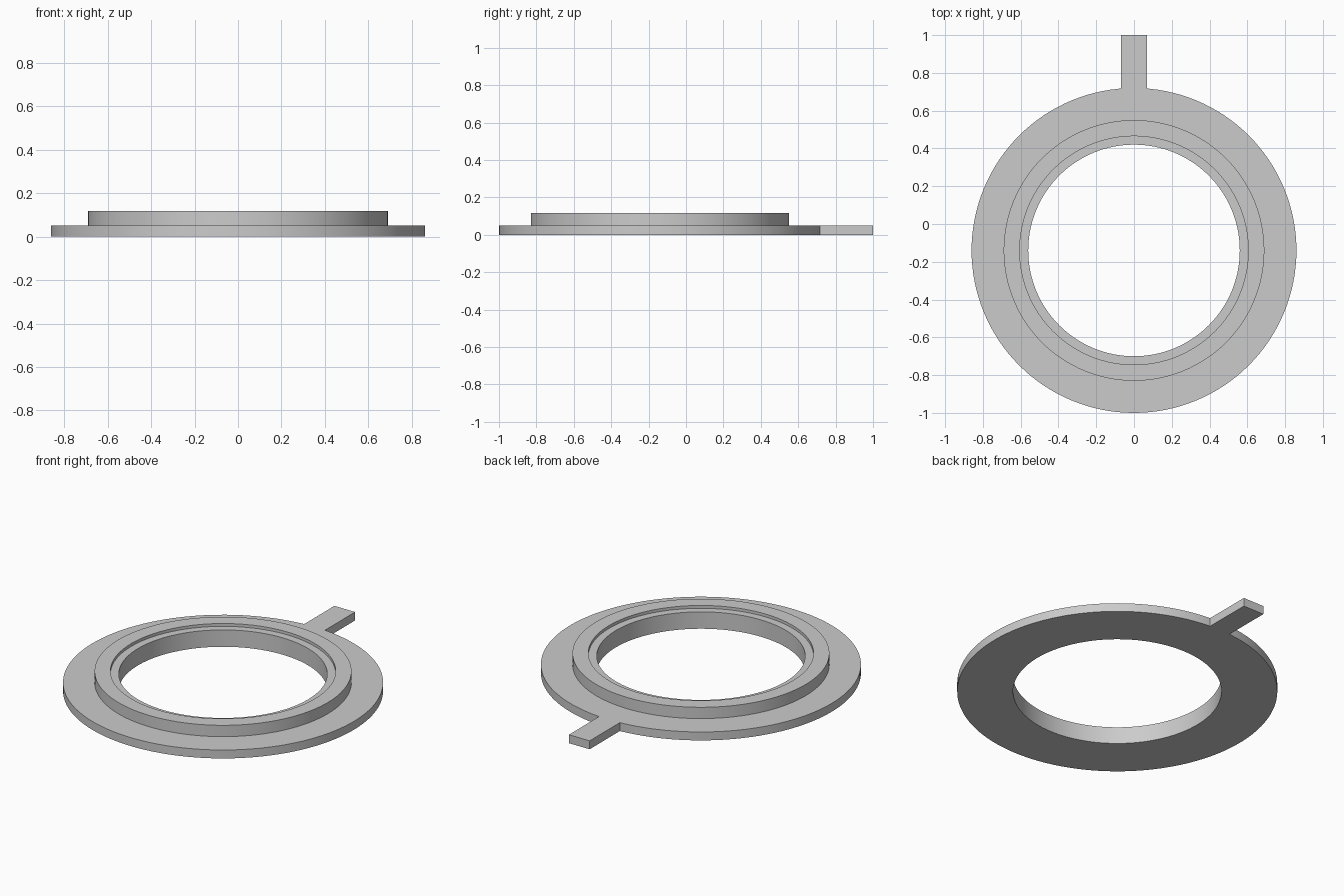
import bpy
import bmesh
import math
from mathutils import Matrix, Vector

cube = bpy.data.objects.get("Cube")
if cube:
    bpy.data.objects.remove(cube, do_unlink=True)

SEGMENTS = 128
CENTRE_Y = -0.14
RIM_RADIUS = 0.86
FLANGE_TOP = 0.05

grey = bpy.data.materials.new("plain grey")
grey.use_nodes = True
colour = (0.6, 0.6, 0.6, 1.0)
grey.diffuse_color = colour
grey.node_tree.nodes["Principled BSDF"].inputs["Base Color"].default_value = colour


def add_object(name, bm):
    bmesh.ops.recalc_face_normals(bm, faces=bm.faces)
    mesh = bpy.data.meshes.new(name)
    bm.to_mesh(mesh)
    bm.free()
    mesh.materials.append(grey)
    obj = bpy.data.objects.new(name, mesh)
    bpy.context.collection.objects.link(obj)
    return obj


# Stepped ring: closed (radius, height) section spun around its axis
section = [
    (0.56, 0), (RIM_RADIUS, 0), (RIM_RADIUS, FLANGE_TOP),
    (0.69, FLANGE_TOP), (0.69, 0.117), (0.605, 0.117),
    (0.605, 0.1), (0.56, 0.1),
]
bm = bmesh.new()
verts = [bm.verts.new((r, 0, z)) for r, z in section]
edges = [bm.edges.new((a, b)) for a, b in zip(verts, verts[1:] + verts[:1])]
bmesh.ops.spin(bm, geom=verts + edges, cent=(0, 0, 0), axis=(0, 0, 1),
               angle=math.tau, steps=SEGMENTS, use_merge=True)
bmesh.ops.remove_doubles(bm, verts=bm.verts, dist=0.0001)
ring = add_object("stepped_ring", bm)
ring.location.y = CENTRE_Y

bpy.ops.object.select_all(action="DESELECT")
ring.select_set(True)
bpy.context.view_layer.objects.active = ring
bpy.ops.object.shade_smooth_by_angle(angle=math.radians(30))

# Straight tab meeting the back of the flange
half_width = 0.068
start = CENTRE_Y + math.sqrt(RIM_RADIUS ** 2 - half_width ** 2) - 0.001
size = Vector((2 * half_width, 1 - start, FLANGE_TOP))
middle = Vector((0, (1 + start) / 2, FLANGE_TOP / 2))
bm = bmesh.new()
bmesh.ops.create_cube(bm, size=1,
                      matrix=Matrix.Translation(middle) @ Matrix.Diagonal(size.to_4d()))
add_object("back_tab", bm)
